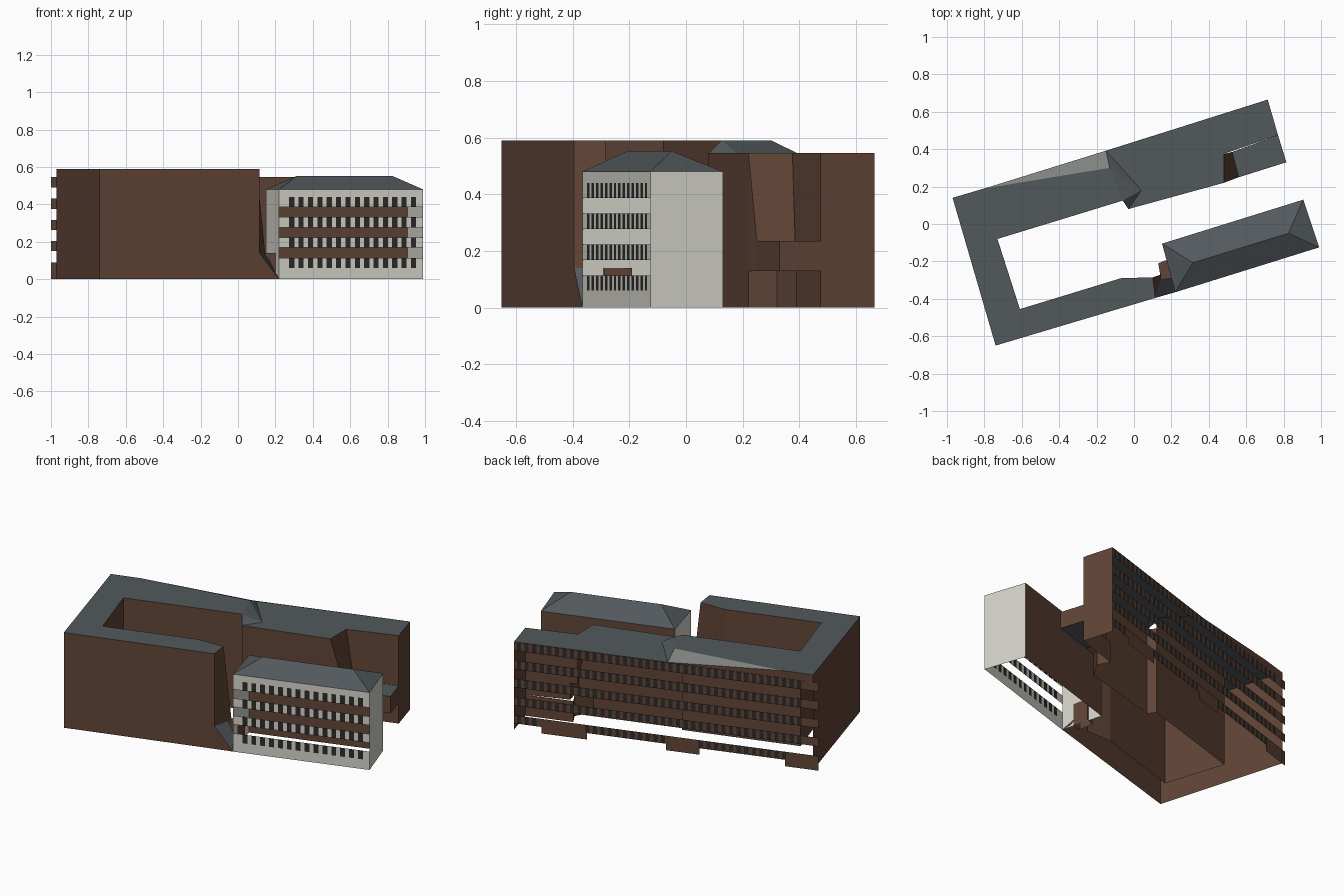
import bpy
from mathutils import Vector

cube = bpy.data.objects.get("Cube")
if cube:
    bpy.data.objects.remove(cube, do_unlink=True)


def material(name, rgb):
    m = bpy.data.materials.new(name)
    m.use_nodes = True
    m.diffuse_color = (*rgb, 1)
    m.node_tree.nodes["Principled BSDF"].inputs["Base Color"].default_value = (*rgb, 1)
    return m


BRICK = material("brown_brick", (0.118, 0.058, 0.038))
SLATE = material("slate_roof", (0.085, 0.098, 0.107))
WHITE = material("off_white_render", (0.66, 0.65, 0.59))
GLASS = material("dark_window", (0.025, 0.024, 0.023))
PANEL = material("weathered_panel", (0.21, 0.22, 0.21))


def build(name, polygons, mats, indices=None):
    """Make one object from a list of 3D polygons."""
    verts, faces = [], []
    for poly in polygons:
        faces.append(range(len(verts), len(verts) + len(poly)))
        verts += [tuple(v) for v in poly]
    mesh = bpy.data.meshes.new(name)
    mesh.from_pydata(verts, [], [list(f) for f in faces])
    for m in mats:
        mesh.materials.append(m)
    for i, face in enumerate(mesh.polygons):
        face.material_index = indices[i] if indices else 0
    obj = bpy.data.objects.new(name, mesh)
    bpy.context.collection.objects.link(obj)
    return obj


def at(points, z):
    return [(x, y, z) for x, y in points]


def panel(p, q, z0, z1):
    return [(*p, z0), (*q, z0), (*q, z1), (*p, z1)]


def walls(name, points, z0, z1, mat, closed=False):
    ends = points[1:] + (points[:1] if closed else [])
    build(name, [panel(p, q, z0, z1) for p, q in zip(points, ends)], [mat])


def along(p, q, t):
    return tuple(Vector(p).lerp(Vector(q), t))


def window_row(name, p, q, z0, z1, first, last, count, mat, blank=()):
    """A storey strip of alternating piers and windows between p and q."""
    step = (last - first) / count
    cuts = [0]
    for i in range(count):
        cuts += [first + i * step, first + (i + 0.55) * step]
    cuts.append(1)
    polys, ids = [], []
    for i, (a, b) in enumerate(zip(cuts, cuts[1:])):
        polys.append(panel(along(p, q, a), along(p, q, b), z0, z1))
        solid = any(lo <= (a + b) / 2 <= hi for lo, hi in blank)
        ids.append(1 if i % 2 and not solid else 0)
    build(name, polys, [mat, GLASS], ids)


HIGH, LOW = 0.59, 0.545

# Courtyard block corners
west_back, west_front = (-0.97, 0.14), (-0.74, -0.65)
front_end, front_end_in = (0.115, -0.395), (0.10, -0.285)
bend, court_front, court_back = (-0.07, -0.29), (-0.61, -0.455), (-0.73, -0.08)
court_end, peak, slope_start = (-0.06, 0.125), (-0.13, 0.30), (-0.80, 0.19)

# Back wing corners
joint, valley, slope_end = (-0.03, 0.08), (0.04, 0.18), (-0.15, 0.392)
notch_front, notch_in = (0.48, 0.22), (0.48, 0.375)
wing_front, wing_back = (0.77, 0.475), (0.715, 0.665)
facade_tip = (-1.0, 0.13)

# Courtyard block
walls("courtyard_outer_walls", [west_back, west_front, front_end], 0, HIGH, BRICK)
walls("courtyard_inner_walls",
      [front_end_in, bend, court_front, court_back, court_end], 0, HIGH, BRICK)
build("courtyard_roof", [at([west_back, west_front, front_end, front_end_in, bend,
                             court_front, court_back, court_end, peak, slope_start],
                            HIGH)], [SLATE])

# Front wing end, splayed out at the foot
knee = [(*front_end, 0.14), (0.145, -0.27, 0.14)]
foot = [(0.22, -0.365, 0), (0.22, -0.29, 0)]
build("front_wing_end",
      [[knee[0], knee[1], (*front_end_in, HIGH), (*front_end, HIGH)],
       [foot[0], foot[1], knee[1], knee[0]],
       [(*front_end, 0), foot[0], knee[0]],
       [knee[1], (*front_end_in, 0), (*front_end_in, HIGH)]],
      [BRICK, SLATE], [0, 1, 0, 0])

# Link between the two buildings
link = [(0.145, -0.30), (0.20, -0.29), (0.18, -0.19), (0.13, -0.21)]
walls("link_walls", link, 0, 0.14, BRICK, True)
build("link_roof", [at(link, 0.14)], [BRICK])

# Back wing
walls("wing_court_wall", [court_end, joint, notch_front], 0, LOW, BRICK)
build("wing_roof", [at([slope_end, valley, joint, notch_front, notch_in,
                        wing_front, wing_back], LOW)], [SLATE])
build("roof_step",
      [[(*court_end, HIGH), (*valley, LOW), (*peak, HIGH)],
       [(*peak, HIGH), (*valley, LOW), (*slope_end, LOW)],
       [(*court_end, HIGH), (*joint, LOW), (*valley, LOW)]], [SLATE])
walls("wing_upper_front", [notch_in, wing_front], 0.235, LOW, BRICK)
walls("wing_end_wall", [wing_front, wing_back], 0, LOW, BRICK)
walls("wing_ground_wall", [notch_front, (0.54, 0.32), (0.50, 0.39), wing_front],
      0, 0.13, BRICK)

# Overhanging terrace and the slanted wall beside it
terrace = [(0.56, 0.25), (0.815, 0.33), wing_front, (0.525, 0.385)]
walls("terrace_walls", terrace, 0.13, 0.235, BRICK, True)
build("terrace_slabs", [at(terrace, 0.235), at(terrace[::-1], 0.13)], [SLATE])
build("notch_wall",
      [[(*terrace[0], 0.235), (*terrace[3], 0.235), (*notch_in, LOW), (*notch_front, LOW)],
       [(*notch_front, 0.13), (*terrace[0], 0.13), (*terrace[0], 0.235),
        (*notch_front, LOW)]], [BRICK])

# Back facade: window strips with open gaps between them
plain = [(0.09, 0.24), (0.50, 0.61), (0.89, 1.0)]
for i, (z0, z1) in enumerate([(0.04, 0.09), (0.15, 0.203), (0.263, 0.317),
                              (0.376, 0.431), (0.49, LOW)]):
    window_row(f"back_window_row_{i + 1}", wing_back, facade_tip, z0, z1,
               0.01, 0.955, 38, BRICK, plain if i == 0 else ())
build("back_plinths", [panel(along(wing_back, facade_tip, a),
                             along(wing_back, facade_tip, b), 0, 0.04)
                       for a, b in plain], [BRICK])
walls("back_parapet", [slope_start, west_back], LOW, HIGH, BRICK)
build("back_gable", [[(*slope_end, LOW), (*slope_start, LOW), (*slope_start, HIGH)]],
      [BRICK])
build("sloping_panel", [[(*slope_start, HIGH), (*peak, HIGH), (*slope_end, LOW)]],
      [PANEL])

# White building
fl, fr, br, bl = (0.22, -0.365), (0.99, -0.125), (0.905, 0.13), (0.15, -0.105)
EAVE = 0.48
walls("white_east_wall", [fr, br], 0, EAVE, WHITE)
walls("white_west_wall", [bl, fl], 0, EAVE, WHITE)
walls("white_building_back", [br, bl], 0, EAVE, BRICK)
build("white_front_bands", [panel(fl, fr, 0, 0.06), panel(fl, fr, 0.44, EAVE)], [WHITE])
for i in range(4):
    z = 0.06 + i * 0.1087
    window_row(f"white_window_row_{i + 1}", fl, fr, z, z + 0.054, 0.07, 0.98, 14, WHITE)

# Hipped roof of the white building
eaves = at([fl, fr, br, bl], EAVE)
left_top, right_top = (0.315, -0.207, 0.552), (0.825, -0.05, 0.552)
build("white_building_roof",
      [[eaves[0], eaves[1], right_top, left_top], [eaves[1], eaves[2], right_top],
       [eaves[2], eaves[3], left_top, right_top], [eaves[3], eaves[0], left_top]],
      [SLATE])
